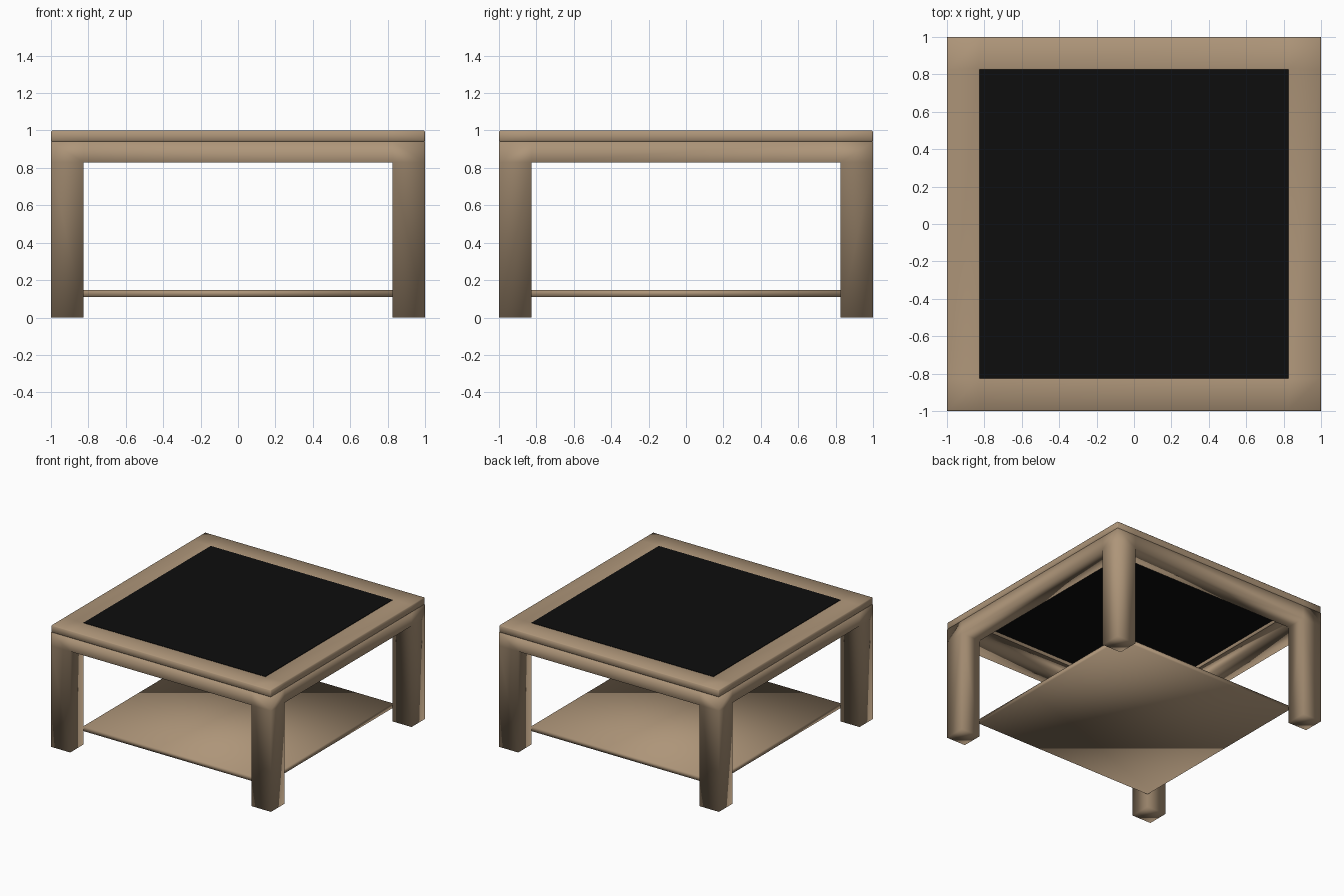
import bpy, bmesh
from mathutils import Vector

if "Cube" in bpy.data.objects:
    bpy.data.objects.remove(bpy.data.objects["Cube"])


def material(name, color):
    m = bpy.data.materials.new(name)
    m.diffuse_color = (*color, 1.0)
    m.use_nodes = True
    m.node_tree.nodes["Principled BSDF"].inputs["Base Color"].default_value = m.diffuse_color
    return m


WOOD = material("tan wood", (0.42, 0.30, 0.19))
BLACK = material("black panel", (0.004, 0.004, 0.004))

CUTS = [-1.0, -0.825, 0.825, 1.0]
RING = [(i, j) for i in range(3) for j in range(3) if (i, j) != (1, 1)]
CORNERS = [(0, 0), (2, 0), (0, 2), (2, 2)]


def cell_solid(name, xs, ys, zs, cells, mat, bevel=0.0):
    """Joined smooth solid from grid cells; only outward faces are kept."""
    bm = bmesh.new()
    cells, verts = set(cells), {}

    def vert(k):
        if k not in verts:
            verts[k] = bm.verts.new(Vector((xs[k[0]], ys[k[1]], zs[k[2]])))
        return verts[k]

    for c in sorted(cells):
        for a in range(3):
            for s in (0, 1):
                n = list(c)
                n[a] += 2 * s - 1
                if tuple(n) in cells:
                    continue
                quad = []
                for u, v in ((0, 0), (1, 0), (1, 1), (0, 1)):
                    k = list(c)
                    k[a] += s
                    k[(a + 1) % 3] += u
                    k[(a + 2) % 3] += v
                    quad.append(vert(tuple(k)))
                bm.faces.new(quad if s else quad[::-1])
    for f in bm.faces:
        f.smooth = True
    me = bpy.data.meshes.new(name)
    bm.to_mesh(me)
    bm.free()
    me.materials.append(mat)
    ob = bpy.data.objects.new(name, me)
    bpy.context.collection.objects.link(ob)
    if bevel:
        mod = ob.modifiers.new("soft edge", 'BEVEL')
        mod.width, mod.segments = bevel, 1
    return ob


def slab(name, half, z0, z1, mat):
    return cell_solid(name, [-half, half], [-half, half], [z0, z1], [(0, 0, 0)], mat)


# Four legs joined with the apron ring
cell_solid("legs_and_apron", CUTS, CUTS, [0.0, 0.83, 0.94],
           [(i, j, 0) for i, j in CORNERS] + [(i, j, 1) for i, j in RING], WOOD)

# Top frame with a soft edge
cell_solid("top_frame", CUTS, CUTS, [0.94, 1.0],
           [(i, j, 0) for i, j in RING], WOOD, bevel=0.006)

# Black inset panel, flush with the frame
panel = slab("top_panel", 0.826, 0.97, 1.0, BLACK)
for p in panel.data.polygons:
    p.use_smooth = False

# Lower shelf between the legs
slab("lower_shelf", 0.828, 0.11, 0.148, WOOD)
